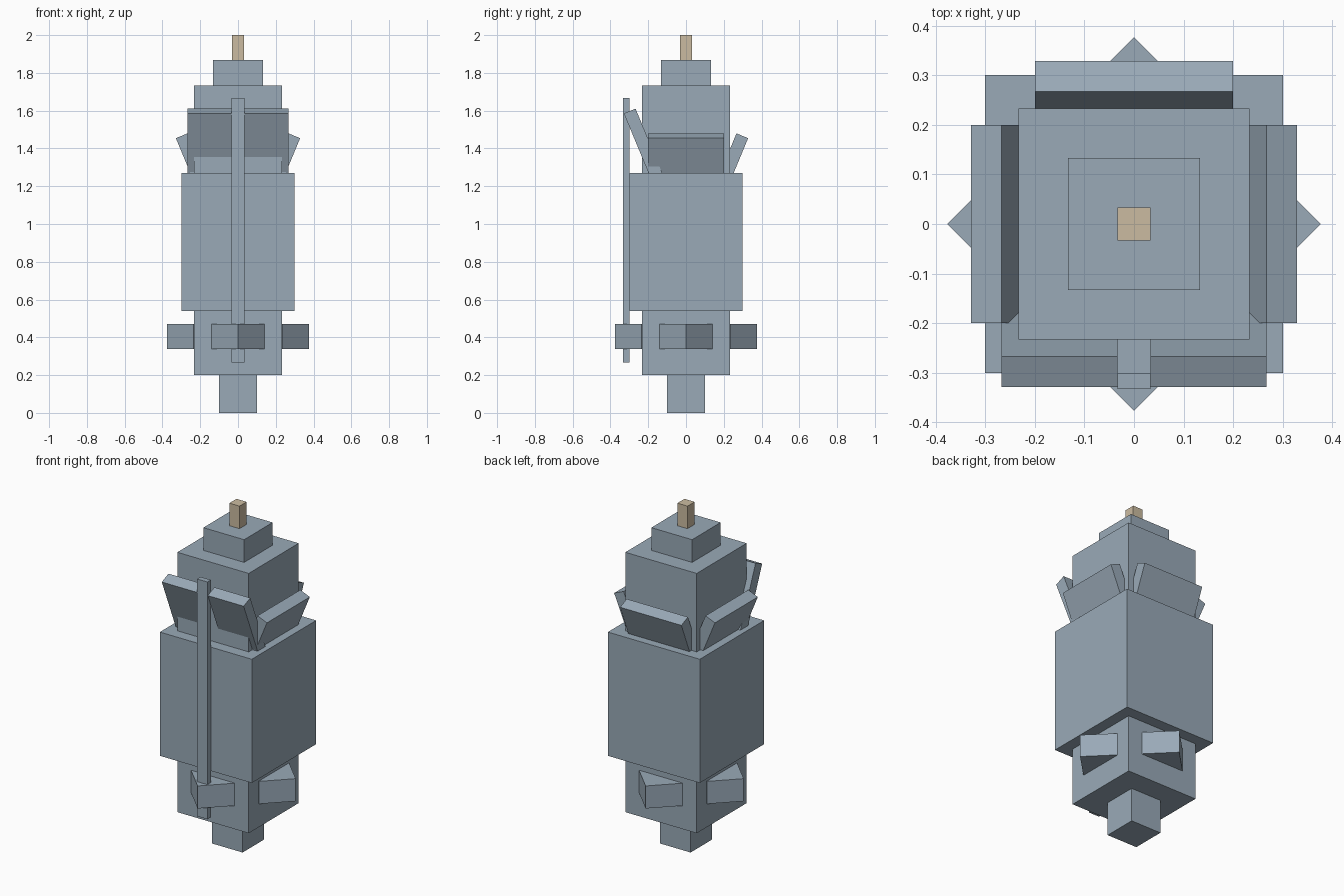
import bpy
import bmesh
from math import radians, sin, cos
from mathutils import Matrix

default = bpy.data.objects.get("Cube")
if default:
    bpy.data.objects.remove(default, do_unlink=True)


def make_material(name, rgb):
    mat = bpy.data.materials.new(name)
    mat.use_nodes = True
    color = (*rgb, 1.0)
    mat.diffuse_color = color
    mat.node_tree.nodes["Principled BSDF"].inputs["Base Color"].default_value = color
    return mat


STEEL = make_material("blue_grey", (0.32, 0.40, 0.475))
TAN = make_material("tan", (0.60, 0.50, 0.355))


def box(name, size, matrix, mat=STEEL):
    bm = bmesh.new()
    bmesh.ops.create_cube(bm, size=1.0, matrix=matrix @ Matrix.Diagonal((*size, 1.0)))
    mesh = bpy.data.meshes.new(name)
    bm.to_mesh(mesh)
    bm.free()
    mesh.materials.append(mat)
    obj = bpy.data.objects.new(name, mesh)
    bpy.context.collection.objects.link(obj)
    return obj


def tier(name, half, bottom, top, mat=STEEL):
    """Square block centred on the vertical axis."""
    place = Matrix.Translation((0, 0, (bottom + top) / 2))
    return box(name, (2 * half, 2 * half, top - bottom), place, mat)


TILT = radians(22.5)


def flap(name, turn, x, width, length, top):
    """Plate leaning outwards; turn = 0 faces the front."""
    y = -0.298 + sin(TILT) * length / 2
    z = top - cos(TILT) * length / 2
    place = (Matrix.Rotation(radians(turn), 4, "Z")
             @ Matrix.Translation((x, y, z))
             @ Matrix.Rotation(TILT, 4, "X"))
    return box(name, (width, 0.0667, length), place)


# Stacked tower
tier("foot", 0.1, 0.0, 0.2)
tier("core", 0.233, 0.2, 1.733)
tier("outer_body", 0.3, 0.54, 1.27)
tier("cap", 0.133, 1.733, 1.867)
tier("tip", 0.033, 1.867, 2.0, TAN)

# Front bar
box("front_bar", (0.067, 0.033, 1.4), Matrix.Translation((0, -0.3165, 0.967)))

# Collar flaps: a taller split pair at the front, short ones elsewhere
for side, x in (("left", 0.15), ("right", -0.15)):
    flap("front_flap_" + side, 0, x, 0.234, 0.4, 1.598)
for side, turn in (("left", 90), ("back", 180), ("right", 270)):
    flap(side + "_flap", turn, 0, 0.4, 0.3, 1.467)

# Pointed lugs around the lower core
for i, side in enumerate(("front", "left", "back", "right")):
    place = (Matrix.Rotation(radians(90 * i), 4, "Z")
             @ Matrix.Translation((0, -0.235, 0.405))
             @ Matrix.Rotation(radians(45), 4, "Z"))
    box(side + "_lug", (0.2, 0.2, 0.133), place)
